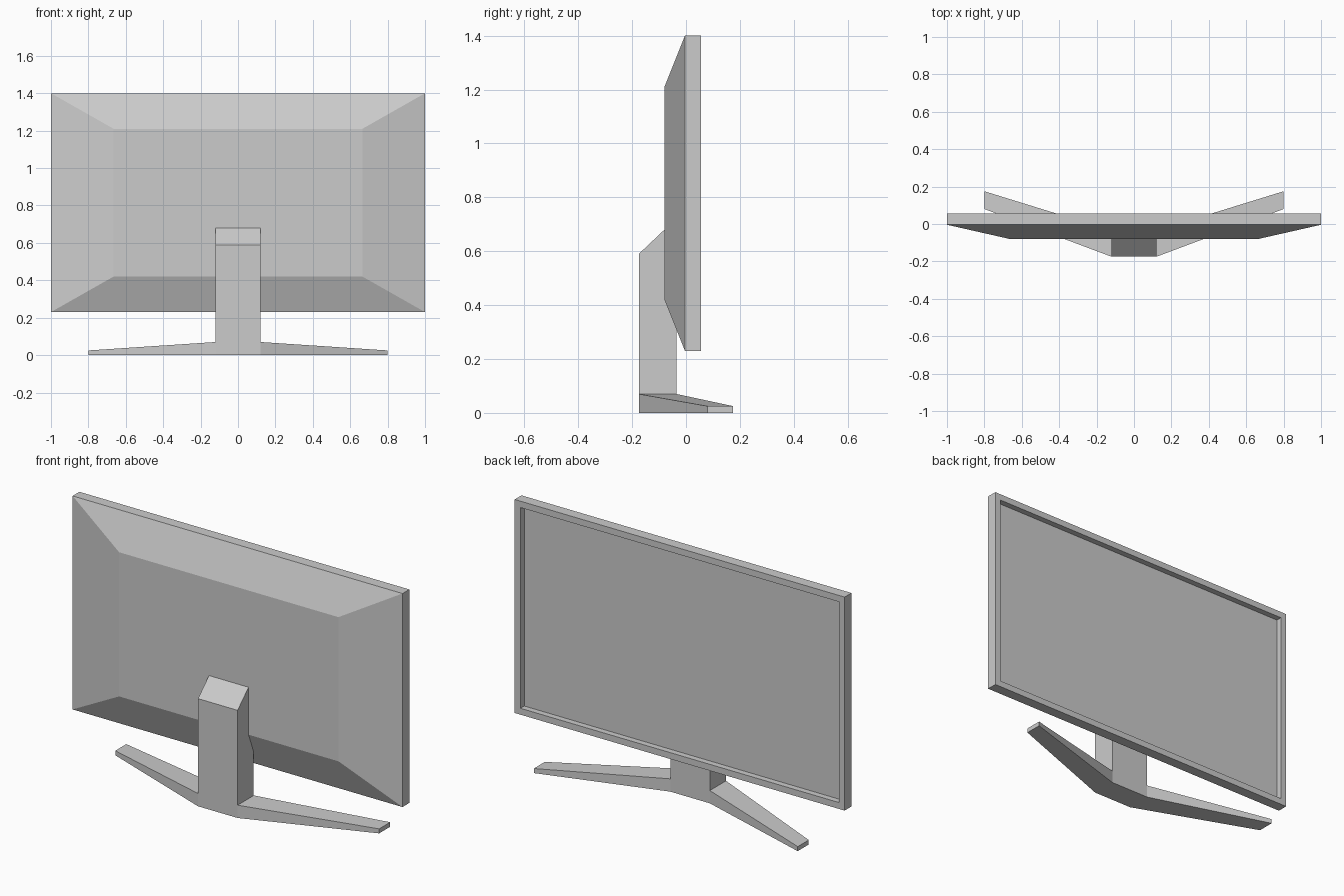
import bpy, bmesh

if "Cube" in bpy.data.objects:
    bpy.data.objects.remove(bpy.data.objects["Cube"])


def loft(sections):
    """Closed solid through equal-length loops of 3D points."""
    bm = bmesh.new()
    rings = [[bm.verts.new(p) for p in s] for s in sections]
    for a, b in zip(rings, rings[1:]):
        for i in range(len(a)):
            j = (i + 1) % len(a)
            bm.faces.new((a[i], a[j], b[j], b[i]))
    bm.faces.new(rings[0])
    bm.faces.new(rings[-1])
    bmesh.ops.recalc_face_normals(bm, faces=bm.faces)
    return bm


def finish(name, bm):
    mesh = bpy.data.meshes.new(name)
    bm.to_mesh(mesh)
    bm.free()
    bpy.context.collection.objects.link(bpy.data.objects.new(name, mesh))


def rect(y, x, z0, z1):
    return [(-x, y, z0), (x, y, z0), (x, y, z1), (-x, y, z1)]


def panel():
    # recessed screen, bezel, outer rim, bevelled rear housing
    return loft([rect(0.022, 0.965, 0.265, 1.365),
                 rect(0.055, 0.965, 0.265, 1.365),
                 rect(0.055, 1.0, 0.23, 1.4),
                 rect(-0.004, 1.0, 0.23, 1.4),
                 rect(-0.08, 0.665, 0.42, 1.21)])


def shard(name, *cracks):
    """Piece of the panel lying to the left of every crack line (x, z)."""
    bm = panel()
    for path in cracks:
        for p, q in zip(path, path[1:]):
            bmesh.ops.bisect_plane(
                bm, geom=bm.verts[:] + bm.edges[:] + bm.faces[:], dist=1e-5,
                plane_co=(p[0], 0, p[1]),
                plane_no=(q[1] - p[1], 0, p[0] - q[0]), clear_outer=True)
            open_edges = [e for e in bm.edges if e.is_boundary]
            bmesh.ops.holes_fill(bm, edges=open_edges, sides=0)
    bmesh.ops.recalc_face_normals(bm, faces=bm.faces)
    finish(name, bm)


# Crack junctions
J, K, L = (-0.47, 0.67), (-0.18, 0.47), (-0.2, 0.31)
W, T, R = (0.1575, 1.2), (0.25, 1.4), (0.6, 1.31)
tl0, tl1 = (-1, 1.11), (-0.6, 1.4)
left, foot = (-1, 0.735), (-0.17, 0.23)
bl0, bl1, chip = (-1, 0.3), (-0.73, 0.23), (-0.45, 0.23)
tr0, tr1, right = (0.4, 1.4), (0.7, 1.4), (1, 0.92)

# Cracked display panel
shard("panel_shard_top_left", [tl0, tl1])
shard("panel_shard_left", [tl1, tl0], [left, J, W], [K, T])
shard("panel_shard_wedge", [J, K, T], [W, J])
shard("panel_shard_lower_left", [L, K, J, left], [bl0, bl1], [chip, L])
shard("panel_shard_bottom_left", [bl1, bl0])
shard("panel_shard_bottom_chip", [foot, L, chip])
shard("panel_shard_right", [T, K, L, foot], [right, R, tr0])
shard("panel_shard_top_chip", [tr0, R, tr1])
shard("panel_shard_top_right", [tr1, R, right])

# Stand column, shaped to hug the rear housing
column = [(-0.175, 0.07), (-0.035, 0.07), (-0.035, 0.31),
          (-0.08, 0.42), (-0.08, 0.68), (-0.175, 0.59)]
finish("stand_column", loft([[(x, y, z) for y, z in column]
                             for x in (-0.12, 0.12)]))


# Foot with two swept, tapering arms
def foot_section(x, y0, y1, h):
    return [(x, y0, 0), (x, y1, 0), (x, y1, h), (x, y0, h)]


arm = [(0.8, 0.08, 0.175, 0.025), (0.12, -0.175, -0.035, 0.07)]
finish("stand_foot", loft([foot_section(-a[0], *a[1:]) for a in arm] +
                          [foot_section(*a) for a in reversed(arm)]))
